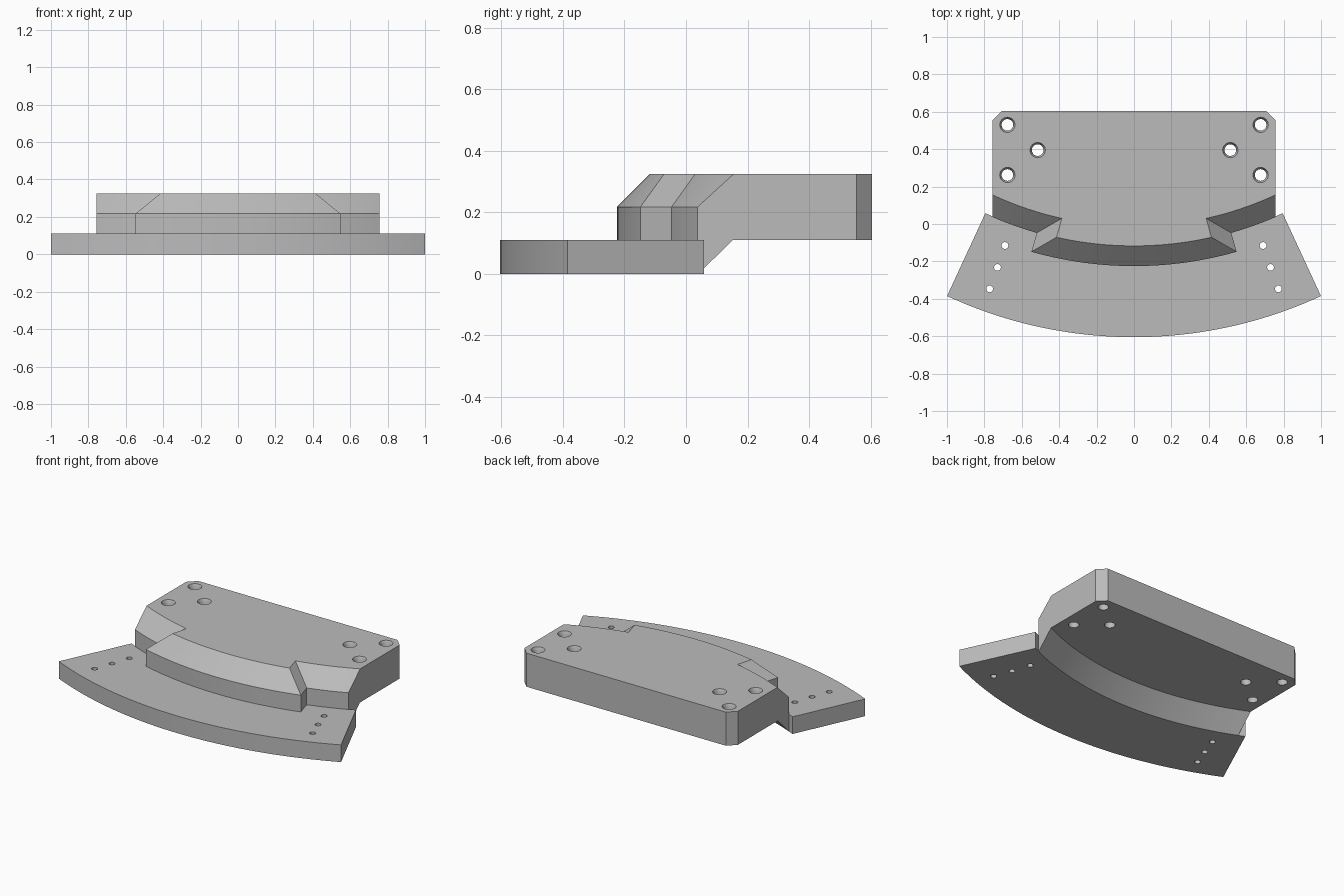
import bpy, bmesh
from math import sin, cos, sqrt, pi, radians

if "Cube" in bpy.data.objects:
    bpy.data.objects.remove(bpy.data.objects["Cube"])

CY = 1.778               # shared centre of all arcs lies at (0, CY)
HALF_X, BACK = 0.756, 0.605
Z_STEP, Z_SLOPE, Z_TOP = 0.11, 0.217, 0.325

grey = bpy.data.materials.new("plain grey")
grey.use_nodes = True
colour = (0.5, 0.5, 0.5, 1)
grey.diffuse_color = colour
grey.node_tree.nodes["Principled BSDF"].inputs["Base Color"].default_value = colour


def arc(r, x0, x1, n=24):
    """Points on the arc of radius r, evenly spaced in x."""
    xs = [x0 + (x1 - x0) * i / n for i in range(n + 1)]
    return [(x, CY - sqrt(r * r - x * x)) for x in xs]


def loft(bm, levels):
    """Closed solid through stacked outlines given as (z, points)."""
    rings = [[bm.verts.new((x, y, z)) for x, y in pts] for z, pts in levels]
    for a, b in zip(rings, rings[1:]):
        for i in range(len(a)):
            j = (i + 1) % len(a)
            bm.faces.new((a[i], a[j], b[j], b[i]))
    bm.faces.new(rings[0][::-1])
    bm.faces.new(rings[-1])


def finish(name, bm):
    bmesh.ops.recalc_face_normals(bm, faces=bm.faces[:])
    mesh = bpy.data.meshes.new(name)
    bm.to_mesh(mesh)
    bm.free()
    mesh.materials.append(grey)
    ob = bpy.data.objects.new(name, mesh)
    bpy.context.collection.objects.link(ob)
    return ob


def solid(name, levels):
    bm = bmesh.new()
    loft(bm, levels)
    return finish(name, bm)


def activate(ob):
    bpy.ops.object.select_all(action='DESELECT')
    ob.select_set(True)
    bpy.context.view_layer.objects.active = ob


def drill(ob, centres, profile):
    """Cut mirrored round holes with a (radius, z) profile."""
    bm = bmesh.new()
    for cx, cy in centres:
        for s in (-1, 1):
            loft(bm, [(z, [(s * cx + r * cos(k * pi / 16), cy + r * sin(k * pi / 16))
                           for k in range(32)]) for r, z in profile])
    cutter = finish("hole_cutter", bm)
    cutter.hide_render = True
    mod = ob.modifiers.new("holes", 'BOOLEAN')
    mod.operation, mod.solver, mod.object = 'DIFFERENCE', 'EXACT', cutter
    activate(ob)
    bpy.ops.object.modifier_apply(modifier=mod.name)
    bpy.data.objects.remove(cutter)


def block_outline(inset):
    """Block outline with its raised middle tongue, inset along the front."""
    r_out, r_in, a = 2.003 - inset, 1.898 - inset, radians(15.9)

    def corner_x(r):
        return sqrt(r * r - inset * inset) * sin(a) - inset * cos(a)
    ci, co = corner_x(r_in), corner_x(r_out)
    c = 0.05
    return (arc(r_in, -HALF_X, -ci, 12) + arc(r_out, -co, co, 32) + arc(r_in, ci, HALF_X, 12)
            + [(HALF_X, BACK - c), (HALF_X - c, BACK), (c - HALF_X, BACK), (-HALF_X, BACK - c)])


# Curved base plate: ring sector with radial ends
A = radians(24.8)
R_FRONT, R_BACK = 2.383, 1.895
sector = arc(R_FRONT, -R_FRONT * sin(A), R_FRONT * sin(A), 48) + \
    arc(R_BACK, R_BACK * sin(A), -R_BACK * sin(A), 48)
base_plate = solid("base_plate", [(0, sector), (Z_STEP, sector)])
drill(base_plate, [(0.69, -0.115), (0.73, -0.232), (0.772, -0.347)],
      [(0.018, -0.05), (0.018, 0.2)])

# Upper block: vertical wall, then sloped front up to the top
low, high = block_outline(0), block_outline(0.108)
upper_block = solid("upper_block", [(Z_STEP, low), (Z_SLOPE, low), (Z_TOP, high)])
drill(upper_block, [(0.677, 0.53), (0.515, 0.395), (0.677, 0.262)],
      [(0.031, 0.05), (0.031, 0.305), (0.041, Z_TOP), (0.0435, 0.33)])

# Sloped fillet under the block, joining it to the plate
front = arc(R_BACK + 0.002, -HALF_X, HALF_X, 32)
fillet = solid("under_fillet", [
    (0, front + arc(R_BACK, HALF_X, -HALF_X, 32)),
    (Z_STEP, front + arc(1.793, HALF_X, -HALF_X, 32))])

for part in (base_plate, upper_block, fillet):
    activate(part)
    bpy.ops.object.shade_smooth_by_angle(angle=radians(30))
